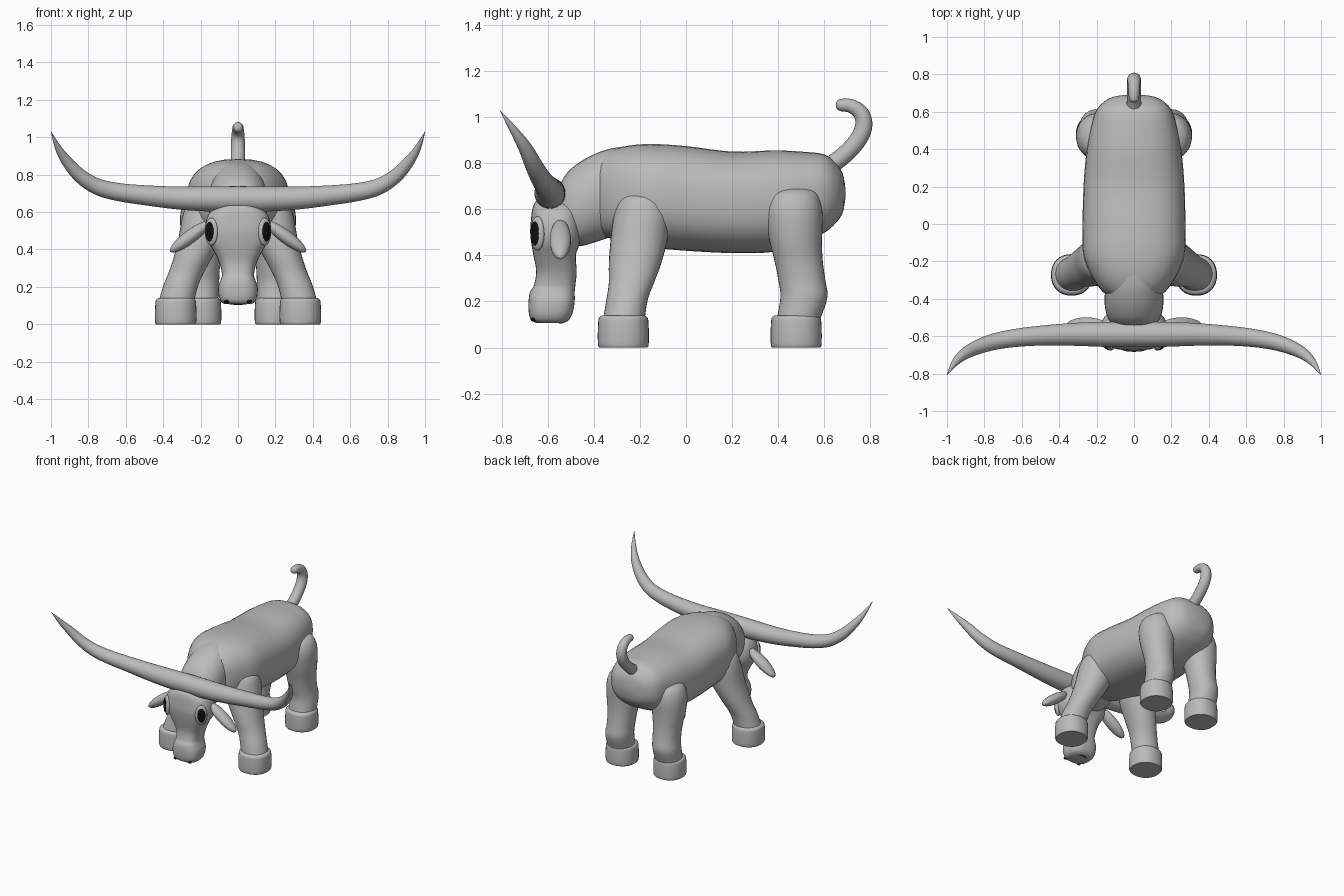
import bpy, bmesh, math
from mathutils import Vector, Matrix

X, Y, Z = Vector((1, 0, 0)), Vector((0, 1, 0)), Vector((0, 0, 1))


def material(name, rgb):
    m = bpy.data.materials.new(name)
    m.diffuse_color = (*rgb, 1)
    return m


GREY = material("hide grey", (0.5, 0.5, 0.5))
BLACK = material("black", (0.005, 0.005, 0.005))


def finish(bm, name, mat, angle=50):
    bmesh.ops.recalc_face_normals(bm, faces=bm.faces[:])
    me = bpy.data.meshes.new(name)
    bm.to_mesh(me)
    bm.free()
    me.materials.append(mat)
    ob = bpy.data.objects.new(name, me)
    bpy.context.collection.objects.link(ob)
    bpy.ops.object.select_all(action='DESELECT')
    ob.select_set(True)
    bpy.context.view_layer.objects.active = ob
    bpy.ops.object.shade_smooth_by_angle(angle=math.radians(angle))
    return ob


def spline(rows, steps):
    """Catmull-Rom through tuples of numbers."""
    out = []
    for i in range(len(rows) - 1):
        p = [rows[max(0, min(len(rows) - 1, i + k))] for k in (-1, 0, 1, 2)]
        for s in range(steps):
            t = s / steps
            out.append([0.5 * (2 * b + (c - a) * t + (2 * a - 5 * b + 4 * c - d) * t * t
                               + (3 * b - a - 3 * c + d) * t ** 3) for a, b, c, d in zip(*p)])
    out.append(list(rows[-1]))
    return out


def loft(name, rows, u, v=None, power=2.0, steps=4, sides=32, mat=GREY):
    """Skin rows of (x, y, z, half width, half depth); without v the rings follow the path."""
    rows = spline(rows, steps)
    bm = bmesh.new()
    rings = []
    for i, (x, y, z, a, b) in enumerate(rows):
        uu, vv = u, v
        if v is None:
            t = (Vector(rows[min(i + 1, len(rows) - 1)][:3]) - Vector(rows[max(i - 1, 0)][:3])).normalized()
            uu = (u - t * u.dot(t)).normalized()
            vv = t.cross(uu)
        ring = []
        for k in range(sides):
            c, s = math.cos(math.tau * k / sides), math.sin(math.tau * k / sides)
            cu = math.copysign(abs(c) ** (2 / power), c) * max(a, 0.001)
            cv = math.copysign(abs(s) ** (2 / power), s) * max(b, 0.001)
            ring.append(bm.verts.new(Vector((x, y, z)) + uu * cu + vv * cv))
        rings.append(ring)
    for r, q in zip(rings, rings[1:]):
        for k in range(sides):
            bm.faces.new((r[k], r[(k + 1) % sides], q[(k + 1) % sides], q[k]))
    bm.faces.new(rings[0])
    bm.faces.new(rings[-1])
    return finish(bm, name, mat)


def ellipsoid(name, centre, axes, radii, mat=GREY):
    bm = bmesh.new()
    bmesh.ops.create_uvsphere(bm, u_segments=24, v_segments=14, radius=1)
    rot = Matrix(axes).transposed().to_4x4()
    bm.transform(Matrix.Translation(centre) @ rot @ Matrix.Diagonal((*radii, 1)))
    return finish(bm, name, mat, 80)


# Torso: rows of (y, centre z, half width, half height)
loft("body", [(0, y, z, a, b) for y, z, a, b in [
    (-0.40, 0.65, 0.07, 0.09), (-0.39, 0.655, 0.12, 0.14), (-0.36, 0.66, 0.17, 0.175),
    (-0.28, 0.665, 0.225, 0.205), (-0.16, 0.659, 0.272, 0.224), (0, 0.647, 0.275, 0.227),
    (0.2, 0.63, 0.27, 0.22), (0.38, 0.635, 0.255, 0.22), (0.50, 0.65, 0.235, 0.2),
    (0.60, 0.668, 0.205, 0.17), (0.65, 0.67, 0.165, 0.13), (0.68, 0.67, 0.11, 0.085),
    (0.692, 0.67, 0.03, 0.02)]], X, Z, 2.5)

# Neck: rows of (y, top, bottom, half width)
loft("neck", [(0, y, (t + b) / 2, a, (t - b) / 2) for y, t, b, a in [
    (-0.19, 0.88, 0.50, 0.12), (-0.32, 0.865, 0.48, 0.15), (-0.40, 0.838, 0.455, 0.157),
    (-0.46, 0.805, 0.44, 0.153), (-0.51, 0.765, 0.45, 0.135), (-0.545, 0.71, 0.48, 0.105),
    (-0.565, 0.64, 0.55, 0.05)]], X, Z, 2.2)

# Head: rows of (z, centre y, half width, half depth)
loft("head", [(0, y, z, a, b) for z, y, a, b in [
    (0.645, -0.57, 0.05, 0.04), (0.635, -0.57, 0.1, 0.08), (0.60, -0.567, 0.15, 0.1),
    (0.55, -0.565, 0.172, 0.108), (0.50, -0.565, 0.176, 0.111), (0.45, -0.566, 0.165, 0.105),
    (0.40, -0.57, 0.135, 0.092), (0.33, -0.562, 0.10, 0.088), (0.27, -0.57, 0.086, 0.09),
    (0.24, -0.58, 0.092, 0.097), (0.20, -0.583, 0.105, 0.1), (0.15, -0.587, 0.103, 0.095),
    (0.12, -0.59, 0.09, 0.082), (0.107, -0.59, 0.07, 0.062)]], X, Y, 2.8)

# Horns: half path mirrored into one long sweep, rows of (x, y, z, radius)
half = [(0.15, -0.59, 0.67, 0.067), (0.32, -0.59, 0.675, 0.061), (0.5, -0.597, 0.69, 0.053),
        (0.64, -0.61, 0.707, 0.048), (0.75, -0.63, 0.735, 0.044), (0.84, -0.66, 0.79, 0.038),
        (0.91, -0.697, 0.865, 0.03), (0.96, -0.745, 0.94, 0.018), (1.0, -0.808, 1.03, 0.001)]
horn = [(-x, y, z, r) for x, y, z, r in reversed(half)] + [(0, -0.59, 0.67, 0.068)] + half
loft("horns", [(x, y, z, r, r) for x, y, z, r in horn], Y)

# Tail: rows of (y, z, radius)
loft("tail", [(0, y, z, r, r) for y, z, r in [
    (0.60, 0.78, 0.04), (0.64, 0.80, 0.039), (0.70, 0.848, 0.038), (0.752, 0.91, 0.038),
    (0.772, 0.97, 0.037), (0.757, 1.02, 0.034), (0.715, 1.048, 0.03), (0.675, 1.052, 0.027),
    (0.657, 1.052, 0.02), (0.65, 1.052, 0.005)]], X, sides=20)

# Legs: rows of (x, y, z, half width, half depth), ending inside the hooves
front = [(0.165, -0.18, 0.685, 0.02, 0.03), (0.167, -0.18, 0.672, 0.07, 0.08),
         (0.17, -0.185, 0.64, 0.105, 0.108), (0.175, -0.19, 0.57, 0.124, 0.124),
         (0.20, -0.205, 0.46, 0.118, 0.123), (0.24, -0.222, 0.36, 0.103, 0.113),
         (0.275, -0.237, 0.28, 0.095, 0.098), (0.305, -0.255, 0.21, 0.093, 0.09),
         (0.33, -0.27, 0.12, 0.095, 0.09)]
rear = [(0.185, 0.47, 0.695, 0.02, 0.03), (0.185, 0.47, 0.682, 0.07, 0.085),
        (0.185, 0.467, 0.65, 0.105, 0.112), (0.187, 0.467, 0.58, 0.122, 0.126),
        (0.19, 0.475, 0.47, 0.114, 0.115), (0.19, 0.488, 0.38, 0.1, 0.105),
        (0.192, 0.503, 0.29, 0.094, 0.102), (0.197, 0.512, 0.22, 0.096, 0.102),
        (0.20, 0.49, 0.13, 0.095, 0.095)]
hoof = [(0.0, 0.105), (0.012, 0.11), (0.06, 0.111), (0.11, 0.109), (0.13, 0.105), (0.14, 0.092)]

EYE_N = Vector((0.63, -0.77, 0)).normalized()
for side, label in ((1, "left"), (-1, "right")):
    def flip(v):
        return Vector((v[0] * side, v[1], v[2]))

    for part, rows in (("front", front), ("rear", rear)):
        loft(f"{part}_leg_{label}", [(x * side, y, z, a, b) for x, y, z, a, b in rows], X, Y, 2.1)
        hx, hy = (0.333, -0.272) if part == "front" else (0.20, 0.478)
        loft(f"{part}_hoof_{label}", [(hx * side, hy, z, r, r) for z, r in hoof], X, Y, 2.2, 3)

    # Drooping ears
    along = flip((0.8, 0, -0.6))
    ellipsoid(f"ear_{label}", flip((0.255, -0.545, 0.468)),
              (along, Y, along.cross(Y)), (0.135, 0.046, 0.036))

    # Eyes: raised lid with a thin dark plate on it
    n = flip(EYE_N)
    c = flip((0.143, -0.645, 0.495))
    ellipsoid(f"eyelid_{label}", c, (n.cross(Z), n, Z), (0.042, 0.02, 0.074))
    ellipsoid(f"pupil_{label}", c + n * 0.015, (n.cross(Z), n, Z), (0.028, 0.008, 0.052), BLACK)

    # Nostrils
    ellipsoid(f"nostril_{label}", flip((0.06, -0.662, 0.121)), (X, Y, Z), (0.014, 0.012, 0.009), BLACK)

# Mouth line under the muzzle
loft("mouth", [(x, -0.54 - 9 * x * x, 0.107 + 2 * x * x, 0.004, 0.004)
               for x in (-0.065, -0.04, 0, 0.04, 0.065)], Z, sides=8, mat=BLACK)
